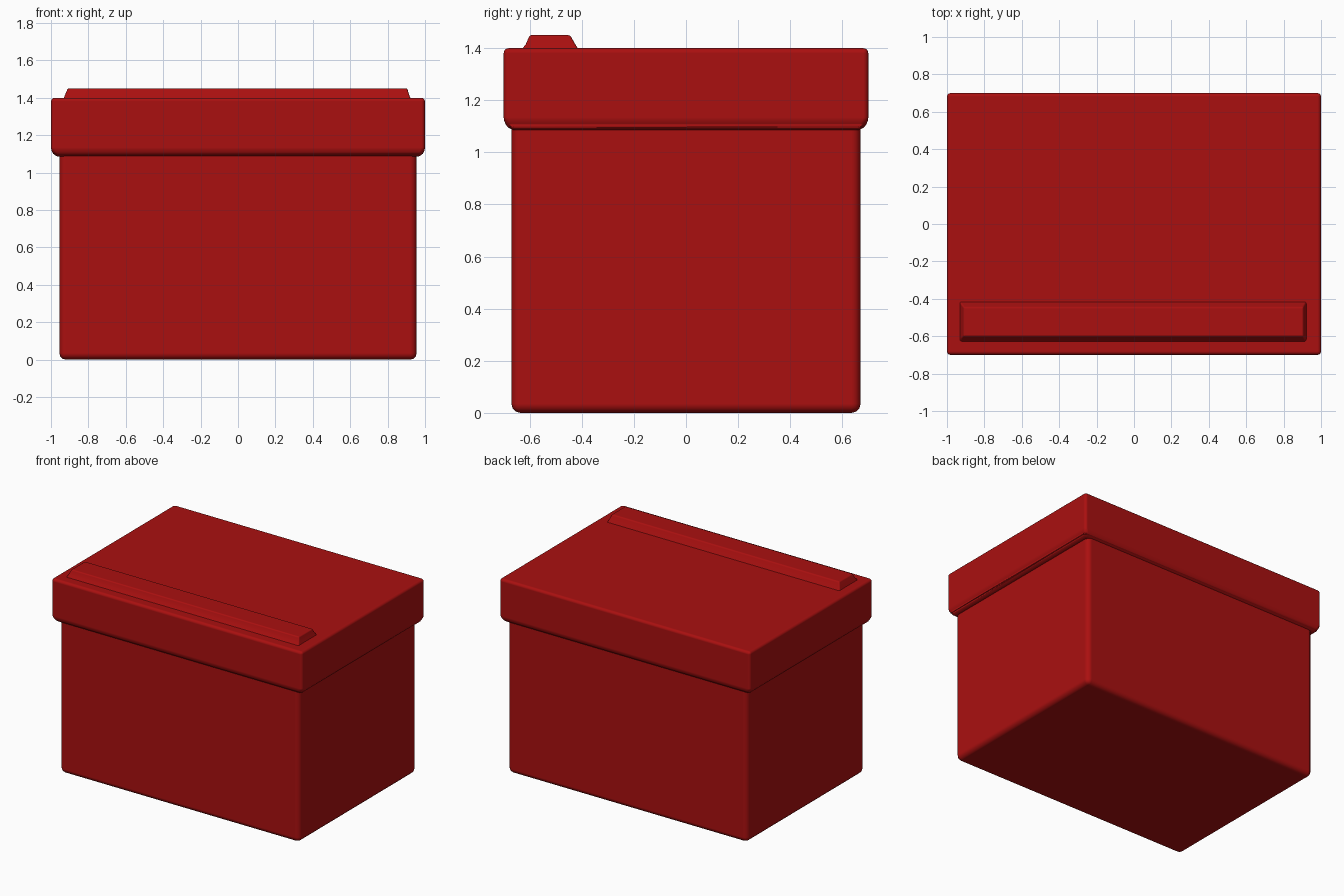
import bpy
import bmesh
import math

cube = bpy.data.objects.get("Cube")
if cube:
    bpy.data.objects.remove(cube, do_unlink=True)

red = bpy.data.materials.new("deep red")
red.use_nodes = True
colour = (0.4, 0.005, 0.005, 1)
red.diffuse_color = colour
red.node_tree.nodes["Principled BSDF"].inputs["Base Color"].default_value = colour


def loft(name, sections, bevel):
    """Stack rectangles (x0, x1, y0, y1, z) into a closed, rounded block."""
    bm = bmesh.new()
    rings = [[bm.verts.new(p) for p in
              ((x0, y0, z), (x1, y0, z), (x1, y1, z), (x0, y1, z))]
             for x0, x1, y0, y1, z in sections]
    bm.faces.new(rings[0][::-1])
    bm.faces.new(rings[-1])
    for low, high in zip(rings, rings[1:]):
        for i in range(4):
            j = (i + 1) % 4
            bm.faces.new((low[i], low[j], high[j], high[i]))
    mesh = bpy.data.meshes.new(name)
    bm.to_mesh(mesh)
    bm.free()
    mesh.materials.append(red)
    obj = bpy.data.objects.new(name, mesh)
    bpy.context.collection.objects.link(obj)
    mod = obj.modifiers.new("Rounded edges", "BEVEL")
    mod.width = bevel
    mod.segments = 3
    mod.limit_method = 'ANGLE'
    mod.angle_limit = math.radians(20)
    mod.harden_normals = True
    mesh.shade_smooth()
    return obj


# Box with softly rounded corners
loft("box_body", [(-0.955, 0.955, -0.67, 0.67, 0),
                  (-0.955, 0.955, -0.67, 0.67, 1.15)], 0.035)

# Overhanging lid with a chamfered lower lip
loft("lid", [(-0.975, 0.975, -0.675, 0.675, 1.085),
             (-1, 1, -0.7, 0.7, 1.115),
             (-1, 1, -0.7, 0.7, 1.4)], 0.022)

# Raised bar along the front of the lid
loft("lid_ridge", [(-0.935, 0.925, -0.635, -0.41, 1.39),
                   (-0.925, 0.915, -0.615, -0.425, 1.415),
                   (-0.91, 0.905, -0.6, -0.445, 1.45)], 0.008)
